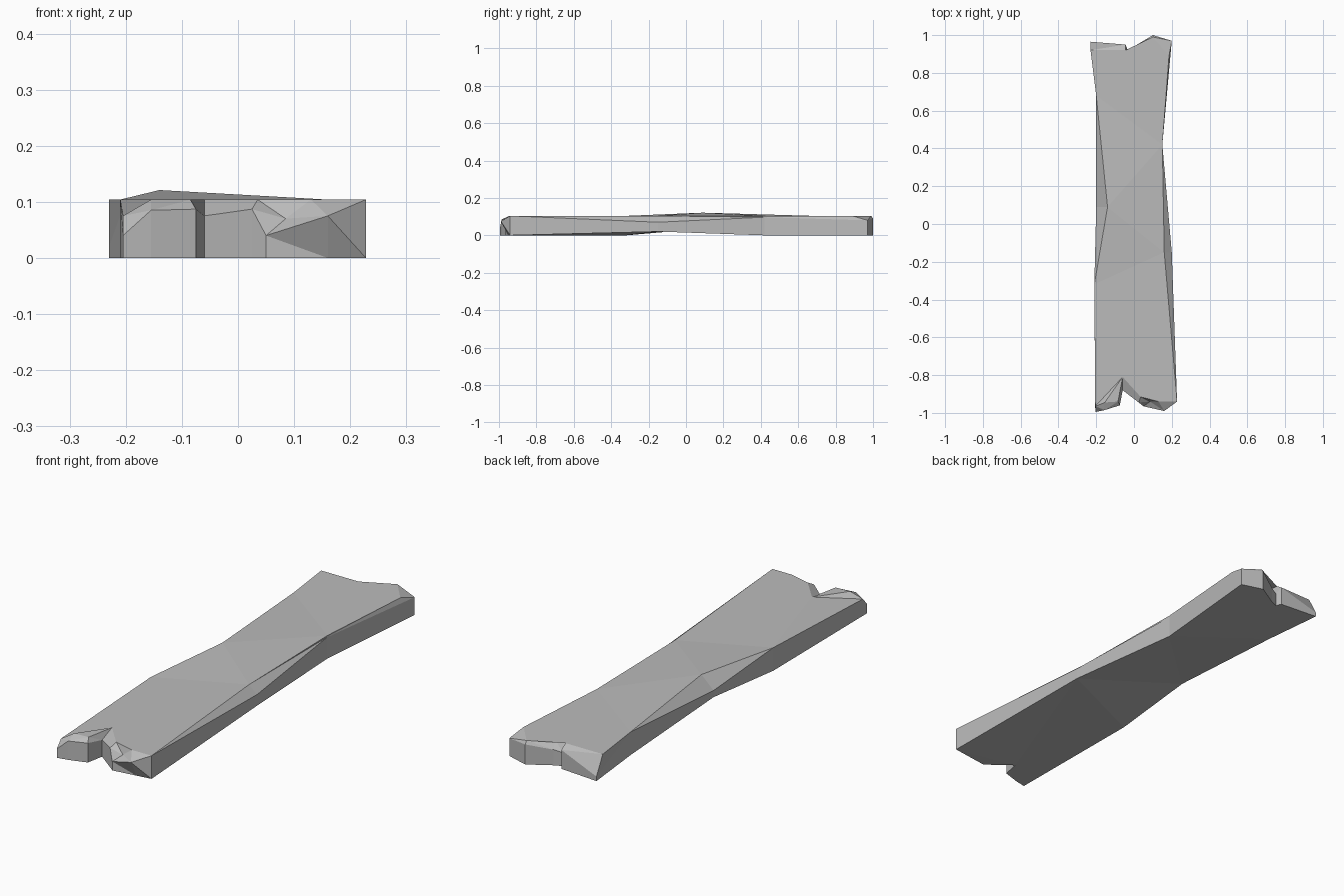
import bpy
import bmesh

if "Cube" in bpy.data.objects:
    bpy.data.objects.remove(bpy.data.objects["Cube"], do_unlink=True)

THICKNESS = 0.104


def station(x, y, side=THICKNESS, dx=0.0, dy=0.0, top=THICKNESS, base=0.0, lean=0.0):
    """One outline point: underside corner, side edge and chipped top edge."""
    return [(x, y + lean, base), (x, y, side), (x + dx, y + dy, top)]


# Splintered front end, from -x to +x
front = [
    station(-0.205, -0.995, side=0.04, dy=0.03, top=0.075),
    station(-0.155, -0.985, side=0.085, dy=0.04),
    station(-0.075, -0.96, side=0.087, dx=-0.01, dy=0.02),
    station(-0.06, -0.88, side=0.075, dy=0.07),
    station(0.025, -0.945, side=0.087, dx=0.01, dy=0.03),
    station(0.05, -0.965, side=0.04, dx=0.035, dy=0.025, top=0.07),
    station(0.16, -0.99, side=0.075, dx=-0.03, dy=0.05, lean=0.04),
    station(0.228, -0.94),
]
# Worn edge on the +x side
right = [
    station(0.2, -0.15, side=0.07, dx=-0.04, base=0.02),
    station(0.15, 0.42, side=0.097),
]
# Splintered back end, from +x to -x
back = [
    station(0.2, 0.97, side=0.08, dx=-0.015, dy=-0.08),
    station(0.1, 1.0, side=0.09, dy=-0.01),
    station(0.0, 0.94, side=0.07, dx=0.015, dy=-0.03),
    station(-0.035, 0.925, side=0.06, dy=-0.1),
    station(-0.045, 0.95, side=0.085, dy=-0.03),
    station(-0.23, 0.965, side=0.02, dy=-0.045),
]
# Worn edge on the -x side, with the raised ridge in its middle
left = [
    station(-0.2, 0.68),
    station(-0.2, 0.09, side=0.065, dx=0.06, top=0.121, base=0.035),
    station(-0.21, -0.32),
]

bm = bmesh.new()
groups = [[[bm.verts.new(p) for p in s] for s in part]
          for part in (front, right, back, left)]
f, r, b, l = groups
ring = f + r + b + l

# Side walls and chipped bevels
for here, after in zip(ring, ring[1:] + ring[:1]):
    for low in (0, 1):
        bm.faces.new((here[low], after[low], after[low + 1], here[low + 1]))

# Broad facets of the top and underside
sections = [f + [r[0], l[2]], [l[2], r[0], l[1]], [r[0], r[1], l[1]],
            [r[1], l[0], l[1]], [r[1]] + b + [l[0]]]
for section in sections:
    bm.faces.new([s[2] for s in section])
    bm.faces.new([s[0] for s in reversed(section)])

bmesh.ops.triangulate(bm, faces=bm.faces[:])
bmesh.ops.remove_doubles(bm, verts=bm.verts[:], dist=0.0005)
bmesh.ops.recalc_face_normals(bm, faces=bm.faces[:])

mesh = bpy.data.meshes.new("plank")
bm.to_mesh(mesh)
bm.free()
plank = bpy.data.objects.new("plank", mesh)
bpy.context.scene.collection.objects.link(plank)

# Single plain grey
grey = bpy.data.materials.new("weathered grey")
grey.use_nodes = True
colour = (0.5, 0.5, 0.5, 1.0)
grey.diffuse_color = colour
grey.node_tree.nodes["Principled BSDF"].inputs["Base Color"].default_value = colour
mesh.materials.append(grey)
